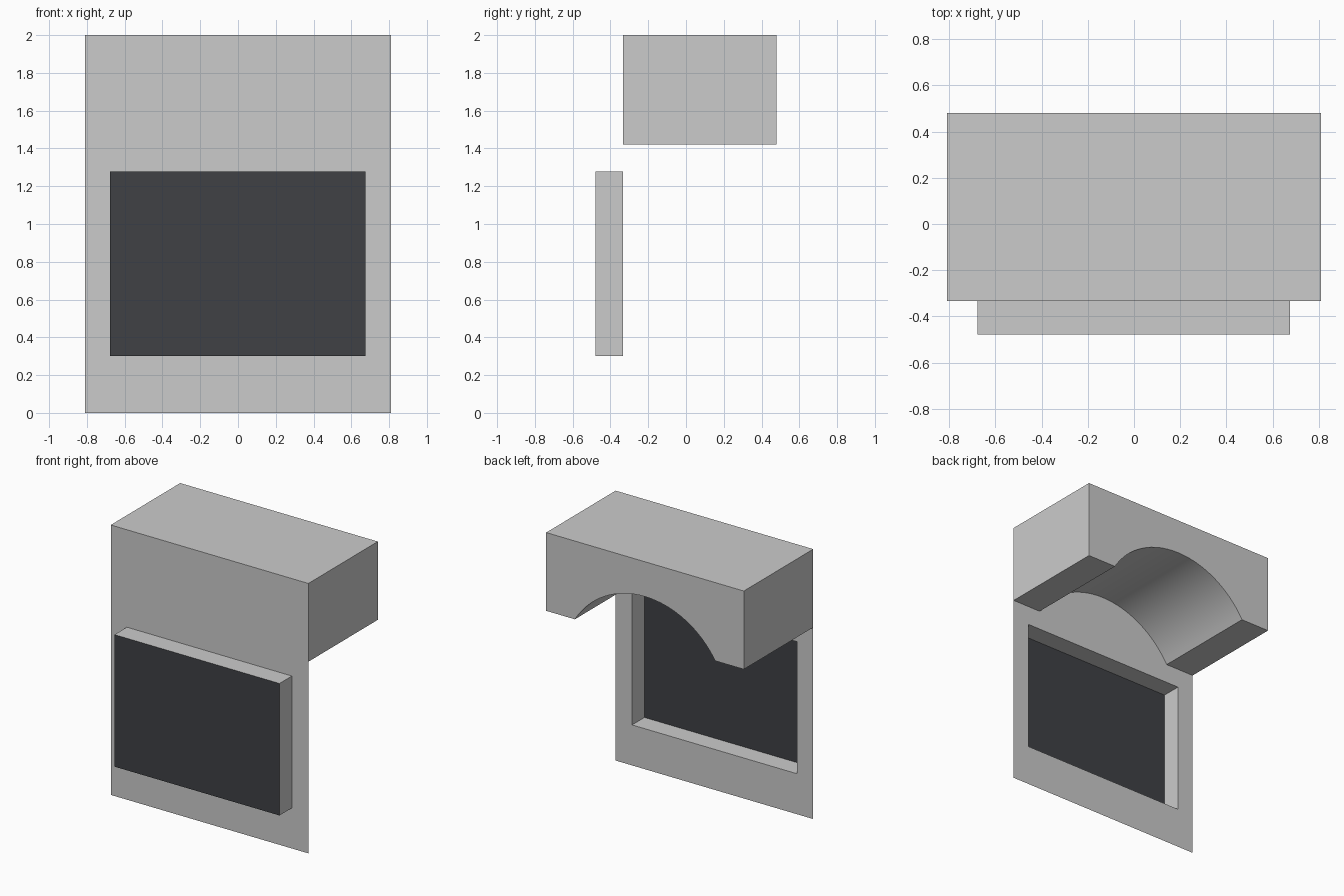
import bpy
import bmesh
import math

if "Cube" in bpy.data.objects:
    bpy.data.objects.remove(bpy.data.objects["Cube"])

W, H = 0.81, 2.0                       # half width, full height
Y_WALL, Y_BACK, Y_PANE = -0.333, 0.48, -0.478
X0, X1, Z0, Z1 = -0.678, 0.675, 0.30, 1.278   # window opening
Z_HOOD = 1.42
ARCH_HALF, ARCH_RISE, ARCH_STEPS = 0.575, 0.322, 32


def make_object(name, bm, color=None):
    mesh = bpy.data.meshes.new(name)
    bm.to_mesh(mesh)
    bm.free()
    obj = bpy.data.objects.new(name, mesh)
    bpy.context.collection.objects.link(obj)
    if color:
        mat = bpy.data.materials.new(name)
        mat.diffuse_color = color
        mat.use_nodes = True
        mat.node_tree.nodes["Principled BSDF"].inputs["Base Color"].default_value = mat.diffuse_color
        mesh.materials.append(mat)
    return obj


def loop(bm, points, y):
    return [bm.verts.new((x, y, z)) for x, z in points]


def bridge(bm, a, b):
    n = len(a)
    return [bm.faces.new((a[i], a[(i + 1) % n], b[(i + 1) % n], b[i])) for i in range(n)]


def rect(x0, x1, z0, z1):
    return [(x0, z0), (x1, z0), (x1, z1), (x0, z1)]


opening = rect(X0, X1, Z0, Z1)

# Thin front wall with its opening, and the window box standing out from it
bm = bmesh.new()
outer = loop(bm, rect(-W, W, 0, H), Y_WALL)
inner = loop(bm, opening, Y_WALL)
front = loop(bm, opening, Y_PANE)
bridge(bm, outer, inner)
bridge(bm, inner, front)
make_object("front_wall", bm)

# Dark pane closing the window box
bm = bmesh.new()
bm.faces.new(loop(bm, opening, Y_PANE))
make_object("window_pane", bm, (0.05, 0.053, 0.06, 1))

# Upper block with an arched channel, closed at the front by the wall
radius = (ARCH_HALF ** 2 + ARCH_RISE ** 2) / (2 * ARCH_RISE)
centre_z = Z_HOOD + ARCH_RISE - radius
half_angle = math.asin(ARCH_HALF / radius)
profile = [(W, Z_HOOD), (W, H), (-W, H), (-W, Z_HOOD)]
for i in range(ARCH_STEPS + 1):
    a = -half_angle + 2 * half_angle * i / ARCH_STEPS
    profile.append((radius * math.sin(a), centre_z + radius * math.cos(a)))

bm = bmesh.new()
near = loop(bm, profile, Y_WALL)
far = loop(bm, profile, Y_BACK)
sides = bridge(bm, near, far)
back = bm.faces.new(far)
bm.normal_update()
if back.normal.y < 0:
    back.normal_flip()
if sides[1].normal.z < 0:              # top face must point up
    for f in sides:
        f.normal_flip()
hood = make_object("arched_hood", bm)

# Smooth arch, sharp corners
bpy.context.view_layer.objects.active = hood
hood.select_set(True)
bpy.ops.object.shade_smooth_by_angle(angle=math.radians(30))
